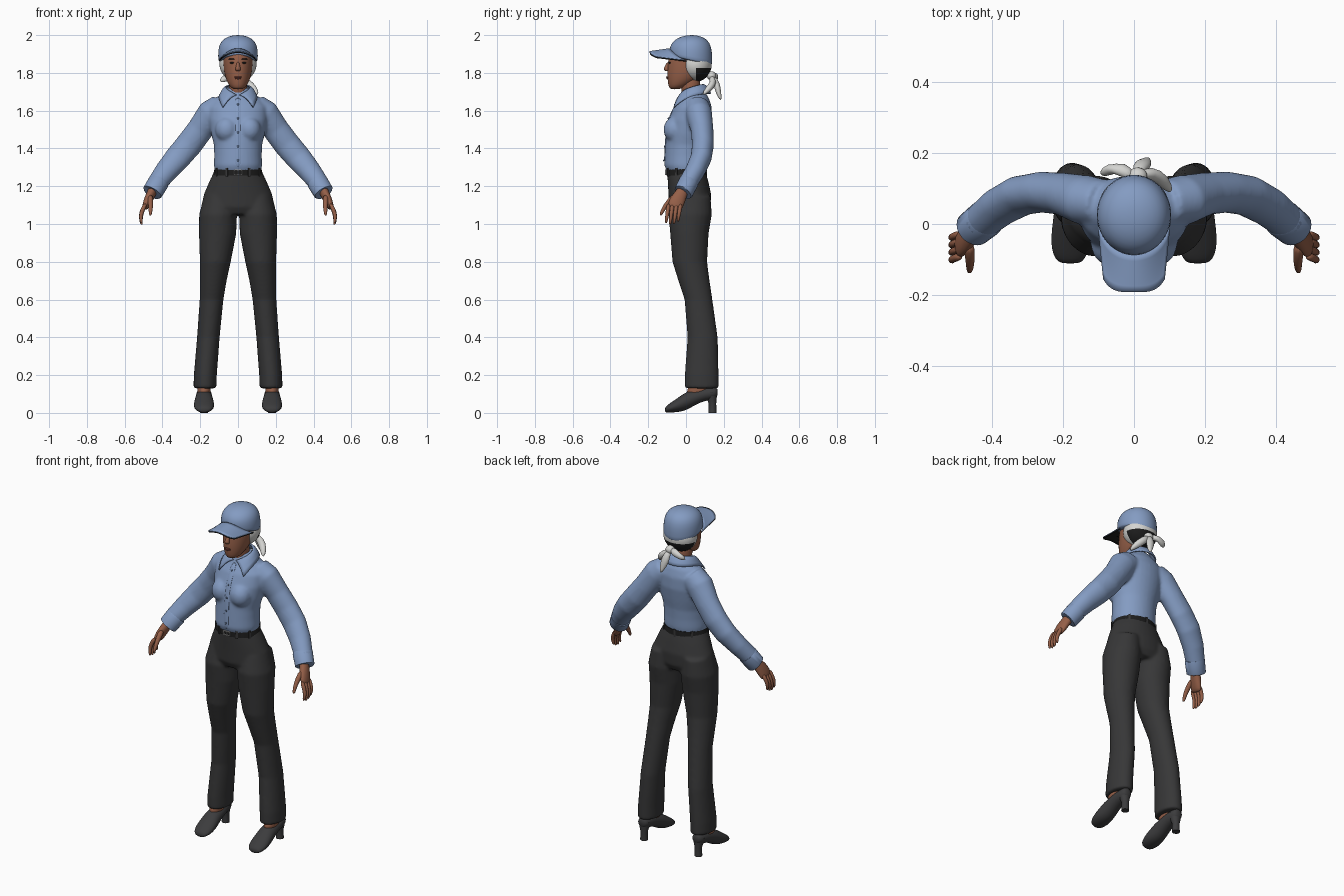
import bpy
import bmesh
from math import sin, cos, pi, sqrt, radians
from mathutils import Vector, Matrix

if "Cube" in bpy.data.objects:
    bpy.data.objects.remove(bpy.data.objects["Cube"])


def colour(name, r, g, b):
    m = bpy.data.materials.new(name)
    m.use_nodes = True
    m.diffuse_color = (r, g, b, 1)
    shader = m.node_tree.nodes["Principled BSDF"]
    shader.inputs["Base Color"].default_value = (r, g, b, 1)
    shader.inputs["Roughness"].default_value = 0.8
    return m


BLUE = colour("shirt blue", .23, .33, .54)
BUTTON = colour("button blue", .12, .18, .3)
CHARCOAL = colour("trouser charcoal", .038, .038, .039)
SHOE = colour("shoe grey", .045, .045, .047)
BLACK = colour("black", .012, .012, .012)
SKIN = colour("brown skin", .30, .115, .065)
LIPS = colour("lip brown", .2, .055, .04)
WHITE = colour("pale grey", .66, .66, .64)
METAL = colour("buckle metal", .35, .35, .35)


def loft(bm, rings, axis=None, sides=20, flip=1):
    """Skin rings (x, y, z, ra, rb); axis fixes the ring plane, else follow the path."""
    pts = [Vector((r[0] * flip, r[1], r[2])) for r in rings]
    loops = []
    for i, (p, r) in enumerate(zip(pts, rings)):
        if axis:
            u, v = Vector((1, 0, 0)), Vector((0, 1, 0) if axis == "z" else (0, 0, 1))
        else:
            t = (pts[min(i + 1, len(pts) - 1)] - pts[max(i - 1, 0)]).normalized()
            u = (Vector((1, 0, 0)) - t * t.x).normalized()
            v = t.cross(u)
        angles = [2 * pi * k / sides for k in range(sides)]
        loops.append([bm.verts.new(p + u * r[3] * cos(a) + v * r[4] * sin(a)) for a in angles])
    for a, b in zip(loops, loops[1:]):
        for k in range(sides):
            j = (k + 1) % sides
            bm.faces.new((a[k], a[j], b[j], b[k]))
    bm.faces.new(loops[0])
    bm.faces.new(loops[-1])


def ball(bm, loc, size, seg=20):
    bmesh.ops.create_uvsphere(bm, u_segments=seg, v_segments=seg // 2, radius=1,
                              matrix=Matrix.LocRotScale(Vector(loc), None, Vector(size)))


def box(bm, loc, size, turn=0):
    rot = Matrix.Rotation(turn, 3, "Z").to_quaternion()
    bmesh.ops.create_cube(bm, size=1, matrix=Matrix.LocRotScale(Vector(loc), rot, Vector(size)))


def sheet(bm, point, nu, nv):
    """Grid from a function of two parameters in 0..1."""
    rows = [[bm.verts.new(point(i / nu, j / nv)) for i in range(nu + 1)] for j in range(nv + 1)]
    for a, b in zip(rows, rows[1:]):
        for i in range(nu):
            bm.faces.new((a[i], a[i + 1], b[i + 1], b[i]))


def finish(bm, name, mat, style="subsurf", mirror=False, thick=0):
    bmesh.ops.recalc_face_normals(bm, faces=bm.faces[:])
    me = bpy.data.meshes.new(name)
    bm.to_mesh(me)
    bm.free()
    me.materials.append(mat)
    ob = bpy.data.objects.new(name, me)
    bpy.context.scene.collection.objects.link(ob)
    for other in bpy.context.selected_objects:
        other.select_set(False)
    ob.select_set(True)
    bpy.context.view_layer.objects.active = ob
    if style == "plain":
        bpy.ops.object.shade_smooth_by_angle(angle=radians(40))
    else:
        for f in me.polygons:
            f.use_smooth = True
    if mirror:
        ob.modifiers.new("mirror", "MIRROR")
    if thick:
        solid = ob.modifiers.new("thickness", "SOLIDIFY")
        solid.thickness, solid.offset = thick, 0
    if style == "subsurf":
        sub = ob.modifiers.new("smooth", "SUBSURF")
        sub.levels = sub.render_levels = 1
    if style == "fused":
        fuse = ob.modifiers.new("fuse", "REMESH")
        fuse.mode, fuse.voxel_size, fuse.use_smooth_shade = "VOXEL", .008, True
        relax = ob.modifiers.new("relax", "SMOOTH")
        relax.factor, relax.iterations = .5, 8
    return ob


def part(name, mat, rings, axis=None, mirror=False, style="subsurf", sides=20):
    bm = bmesh.new()
    loft(bm, rings, axis, sides)
    return finish(bm, name, mat, style, mirror)


# Trousers: hips and flared legs fused together
bm = bmesh.new()
loft(bm, [(0, 0, 1.29, .12, .1), (0, .01, 1.23, .15, .107), (0, .02, 1.16, .18, .113),
          (0, .02, 1.09, .196, .11), (0, .02, 1.05, .19, .09)], "z", 32)
leg = [(.1, .03, 1.15, .08, .1), (.106, .022, 1.05, .1, .115), (.108, .018, .95, .099, .102),
       (.12, .02, .8, .082, .092), (.131, .042, .7, .071, .083), (.14, .066, .6, .063, .074),
       (.157, .088, .4, .06, .08), (.173, .083, .2, .061, .09), (.175, .083, .13, .061, .091)]
for side in (1, -1):
    loft(bm, leg, "z", 24, side)
finish(bm, "trousers", CHARCOAL, "fused")

# Shirt: torso, bust and sleeves fused together
bm = bmesh.new()
loft(bm, [(0, 0, 1.275, .122, .1), (0, -.004, 1.31, .128, .11), (0, -.002, 1.36, .126, .11),
          (0, .002, 1.42, .128, .111), (0, .01, 1.48, .143, .115), (0, .022, 1.55, .155, .115),
          (0, .036, 1.62, .155, .1), (0, .045, 1.665, .12, .077), (0, .04, 1.7, .075, .06),
          (0, .035, 1.72, .058, .05)], "z", 32)
sleeve = [(.09, .06, 1.62, .07, .065), (.14, .068, 1.585, .077, .07), (.2, .085, 1.5, .07, .06),
          (.26, .09, 1.42, .071, .058), (.32, .08, 1.35, .069, .056), (.38, .048, 1.28, .061, .053),
          (.44, 0, 1.2, .051, .05)]
for side in (1, -1):
    loft(bm, sleeve, None, 24, side)
    ball(bm, (side * .06, -.058, 1.5), (.062, .062, .068))
shirt = finish(bm, "shirt", BLUE, "fused")
part("cuffs", BLUE, [(.418, .016, 1.225, .053, .05), (.42, .014, 1.222, .056, .053),
                     (.453, -.013, 1.168, .054, .051), (.455, -.015, 1.165, .05, .047)],
     mirror=True, style="plain", sides=24)

# Placket and buttons laid on the shirt front
bpy.context.view_layer.update()
solid_shirt = shirt.evaluated_get(bpy.context.evaluated_depsgraph_get())


def front_y(z):
    hit, spot, _, _ = solid_shirt.ray_cast(Vector((0, -1, z)), Vector((0, 1, 0)))
    return spot.y if hit else -.1


heights = [1.3 + .037 * i for i in range(11)]
part("placket", BLUE, [(0, front_y(z), z, .015, .004) for z in heights], "z", sides=12)
bm = bmesh.new()
for z in heights[1::2]:
    ball(bm, (0, front_y(z) - .005, z), (.006, .004, .006), 10)
finish(bm, "shirt_buttons", BUTTON)


# Collar with pointed wings
def collar_point(u, v):
    a = 2 * u - 1
    s = abs(a)
    top = Vector((.064 * sin(a * 3), .03 + .06 * cos(a * 3), 1.738 - .055 * s * s))
    low = Vector((.1 * sin(a * 2.2), .03 + .1 * cos(a * 2.2) - .035 * s ** 3, 1.69 - .073 * s ** 4))
    return top.lerp(low, v) + Vector((0, 0, .012 * sin(pi * v)))


bm = bmesh.new()
sheet(bm, collar_point, 32, 5)
finish(bm, "collar", BLUE, "plain", thick=.007)

# Belt, loops and buckle
part("belt", BLACK, [(0, .002, 1.257, .133, .106), (0, .001, 1.292, .124, .105)], "z",
     style="plain", sides=40)
bm = bmesh.new()
for a in (.5, 1.1, 2.04, 2.64, 3.9, 4.71, 5.5):
    a += pi
    box(bm, (.13 * cos(a), .107 * sin(a), 1.274), (.006, .012, .045), a)
finish(bm, "belt_loops", CHARCOAL, "plain")
bm = bmesh.new()
for z in (1.263, 1.285):
    box(bm, (0, -.108, z), (.044, .008, .005))
for x in (-.021, 0, .021):
    box(bm, (x, -.108, 1.274), (.005, .008, .026))
finish(bm, "belt_buckle", METAL, "plain")

# Shoes with block heels, and ankles
part("shoes", SHOE, [(.18, .168, .11, .018, .02), (.18, .155, .105, .034, .033),
                     (.18, .1, .1, .041, .036), (.18, .05, .083, .044, .04),
                     (.18, .01, .067, .049, .05), (.18, -.03, .047, .054, .042),
                     (.18, -.07, .032, .054, .03), (.18, -.1, .021, .042, .02),
                     (.18, -.112, .016, .025, .012)], "y", True)
part("heels", SHOE, [(.18, .14, 0, .022, .021), (.18, .14, .05, .02, .02),
                     (.18, .135, .085, .03, .028), (.18, .13, .11, .036, .034)], "z", True, "plain")
part("ankles", SKIN, [(.18, .06, .08, .034, .06), (.18, .06, .125, .036, .058),
                      (.18, .08, .17, .036, .045), (.18, .085, .25, .036, .04)], "z", True)

# Hands
bm = bmesh.new()
loft(bm, [(.435, .0, 1.21, .025, .03), (.455, -.02, 1.17, .025, .031), (.472, -.04, 1.135, .024, .04),
          (.487, -.056, 1.1, .02, .042), (.495, -.06, 1.08, .014, .036)], None, 16)
for i in range(4):
    y, drop = -.028 - .021 * i, (.012, 0, -.003, .004)[i]
    loft(bm, [(.488, y, 1.11, .012, .012), (.508, y - .006, 1.07, .012, .011),
              (.516, y - .01, 1.035 + drop, .011, .01), (.511, y - .014, 1.006 + drop, .008, .007),
              (.509, y - .015, 1 + drop, .003, .003)], None, 10)
loft(bm, [(.465, -.055, 1.15, .017, .018), (.463, -.09, 1.12, .015, .015),
          (.462, -.117, 1.085, .012, .012), (.464, -.132, 1.053, .009, .009),
          (.464, -.135, 1.045, .004, .004)], None, 10)
finish(bm, "hands", SKIN, mirror=True)

# Neck, head and face
part("neck", SKIN, [(0, .04, 1.64, .055, .05), (0, .028, 1.69, .048, .05),
                    (0, .022, 1.74, .047, .052), (0, .02, 1.8, .05, .055)], "z")
part("head", SKIN, [(0, -.06, 1.713, .02, .02), (0, -.046, 1.724, .042, .046),
                    (0, -.02, 1.757, .06, .077), (0, 0, 1.79, .071, .1),
                    (0, .011, 1.83, .077, .109), (0, .02, 1.88, .079, .114),
                    (0, .025, 1.94, .07, .1)], "z", sides=28)
part("nose", SKIN, [(0, -.088, 1.86, .007, .01), (0, -.1, 1.838, .01, .012),
                    (0, -.105, 1.82, .016, .016), (0, -.098, 1.808, .014, .012)], "z", sides=12)
bm = bmesh.new()
ball(bm, (0, -.098, 1.778), (.022, .008, .004), 12)
ball(bm, (0, -.097, 1.771), (.019, .008, .005), 12)
finish(bm, "lips", LIPS)
bm = bmesh.new()
ball(bm, (.031, -.086, 1.853), (.015, .006, .005), 12)
ball(bm, (.033, -.085, 1.873), (.02, .006, .003), 12)
finish(bm, "eyes_and_brows", BLACK, mirror=True)

# Hair, dark underneath at the nape
bm = bmesh.new()
ball(bm, (0, .052, 1.845), (.099, .085, .092), 32)
hair = finish(bm, "hair", WHITE)
hair.data.materials.append(BLACK)
for f in hair.data.polygons:
    f.material_index = int(f.center.z < 1.835 and f.center.y > .05)

# Knotted tail behind the head
bm = bmesh.new()
ball(bm, (.01, .135, 1.785), (.028, .025, .024))
for tail in ([(0, .13, 1.79, .012, .012), (-.035, .158, 1.785, .026, .022),
              (-.07, .155, 1.77, .024, .02), (-.095, .14, 1.755, .006, .006)],
             [(.01, .13, 1.785, .012, .012), (.045, .15, 1.75, .024, .02),
              (.085, .12, 1.715, .022, .02), (.105, .09, 1.685, .006, .006)],
             [(.01, .14, 1.785, .012, .012), (.02, .165, 1.74, .026, .018),
              (.03, .17, 1.7, .022, .016), (.04, .185, 1.655, .006, .006)]):
    loft(bm, tail, None, 12)
finish(bm, "hair_tail", WHITE)

# Cap crown, tilted down at the back, with its top button
bm = bmesh.new()
loft(bm, [(0, .026, 1.862, .102, .11), (0, .026, 1.87, .105, .113), (0, .026, 1.905, .106, .114),
          (0, .026, 1.945, .101, .108), (0, .027, 1.975, .083, .088), (0, .028, 1.993, .052, .054),
          (0, .03, 2, .015, .016)], "z", 32)
for vert in bm.verts:
    vert.co.z -= .25 * (vert.co.y - .026) * max(0, (1.96 - vert.co.z) / .1)
finish(bm, "cap_crown", BLUE)
bm = bmesh.new()
ball(bm, (0, .065, 1.989), (.01, .01, .007), 12)
finish(bm, "cap_button", BLUE)


# Arched brim and its dark lining
def brim_point(u, v):
    a = 2 * u - 1
    root = .025 - .112 * sqrt(1 - .96 * a * a)
    tip = -.192 + .036 * a ** 4
    return Vector((.101 * a * (1 - .15 * v), root + (tip - root) * v,
                   1.928 - .015 * v - a * a * (.062 - .034 * v)))


for name, mat, drop in (("cap_brim", BLUE, 0), ("brim_lining", BLACK, .005)):
    bm = bmesh.new()
    sheet(bm, lambda u, v: brim_point(u, v) - Vector((0, 0, drop)), 24, 6)
    finish(bm, name, mat, "plain", thick=.005)
